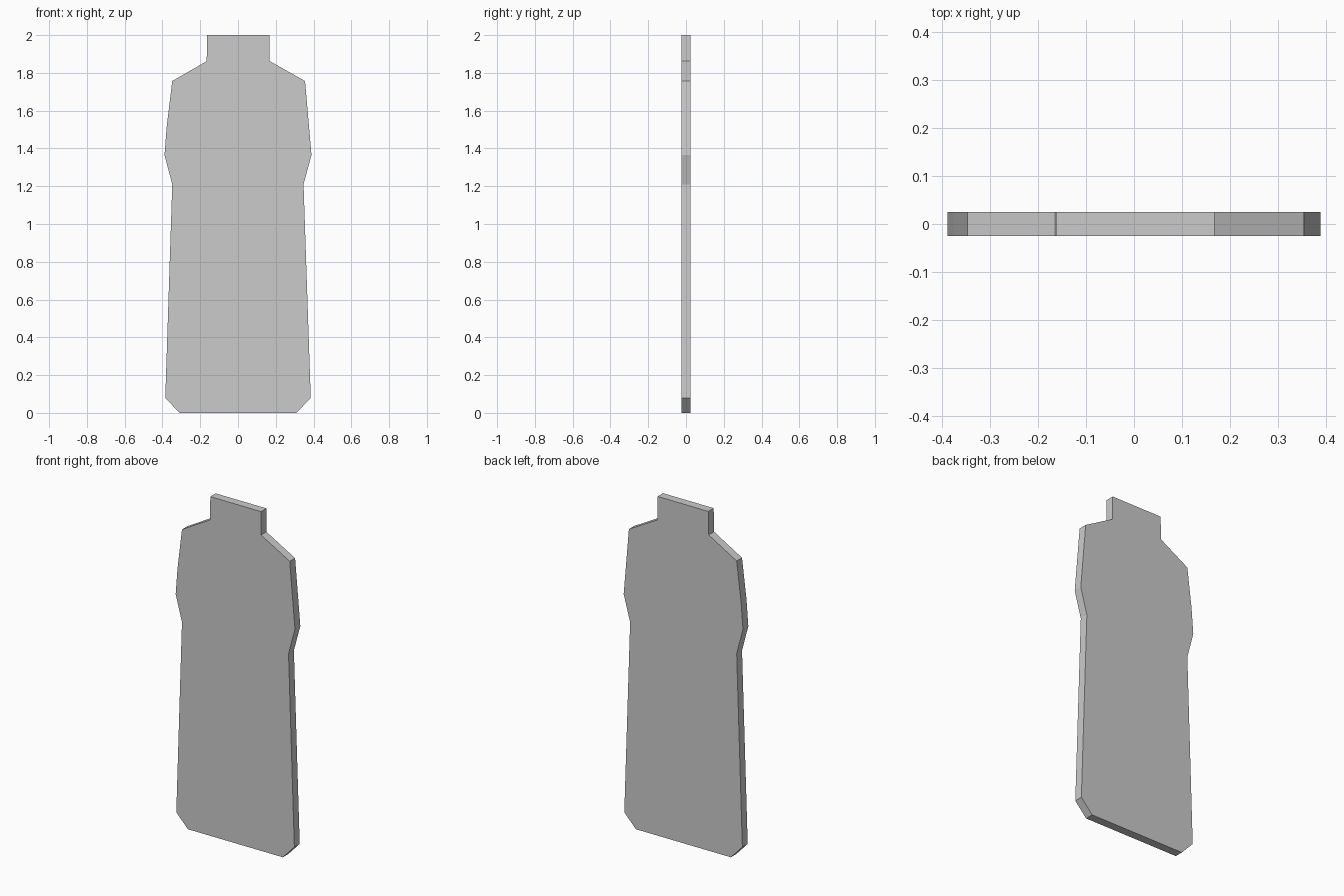
import bpy, bmesh

if "Cube" in bpy.data.objects:
    bpy.data.objects.remove(bpy.data.objects["Cube"])

THICKNESS = 0.05

# Silhouette in (x, z), anticlockwise from the bottom left corner
outline = [
    (-0.31, 0.0), (0.31, 0.0),                             # base
    (0.385, 0.08), (0.347, 1.21), (0.389, 1.365),          # right side
    (0.355, 1.757), (0.168, 1.862),                        # right shoulder
    (0.168, 2.0), (-0.163, 2.0),                           # head
    (-0.166, 1.862), (-0.348, 1.757),                      # left shoulder
    (-0.377, 1.52), (-0.389, 1.365), (-0.348, 1.21), (-0.385, 0.08),
]

# Flat target panel: one front face extruded backwards
bm = bmesh.new()
front = bm.faces.new([bm.verts.new((x, -THICKNESS / 2, z)) for x, z in outline])
extruded = bmesh.ops.extrude_face_region(bm, geom=[front], use_keep_orig=True)
back_verts = [g for g in extruded["geom"] if isinstance(g, bmesh.types.BMVert)]
bmesh.ops.translate(bm, verts=back_verts, vec=(0, THICKNESS, 0))
bmesh.ops.recalc_face_normals(bm, faces=bm.faces)

mesh = bpy.data.meshes.new("target_panel")
bm.to_mesh(mesh)
bm.free()
panel = bpy.data.objects.new("target_panel", mesh)
bpy.context.collection.objects.link(panel)
